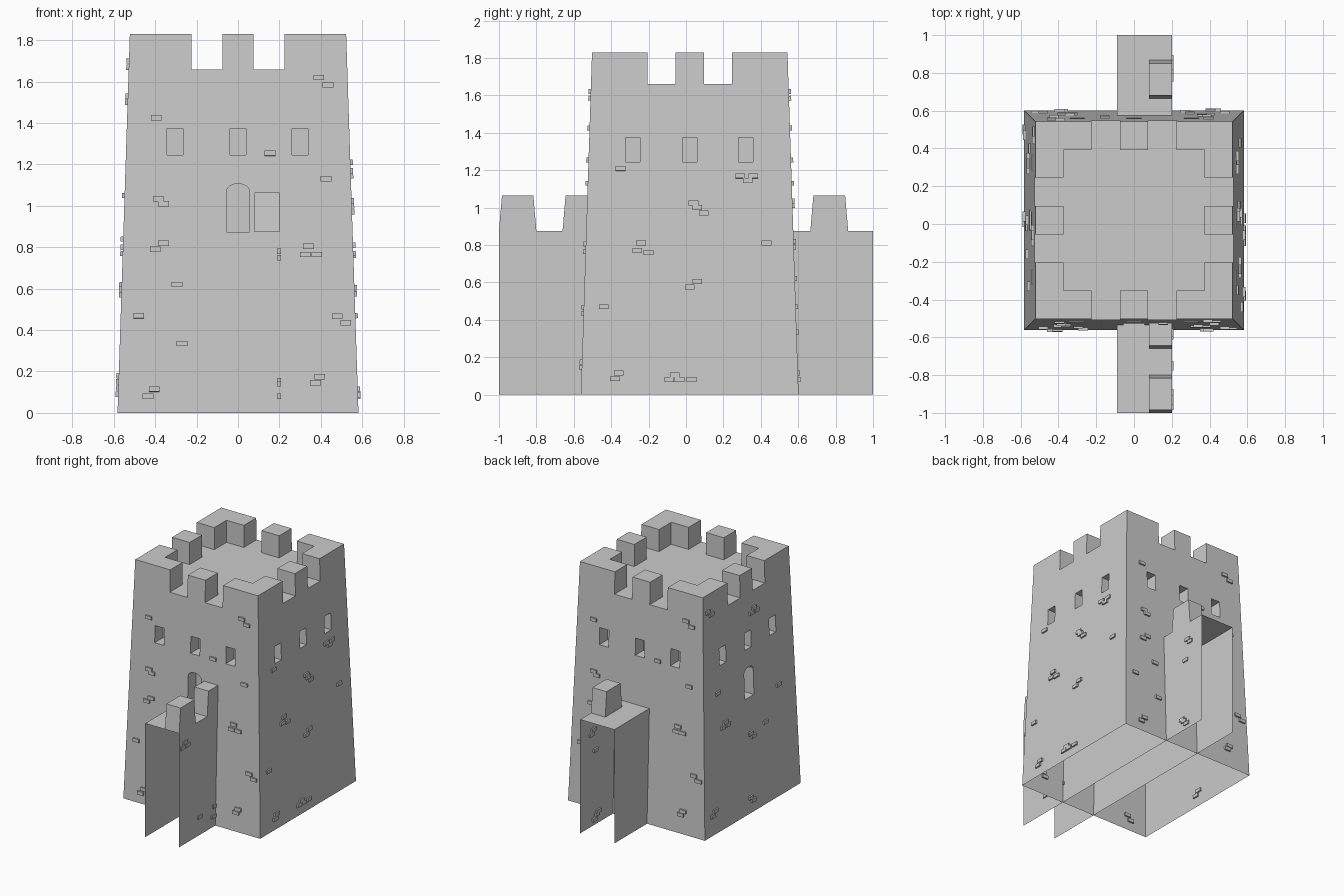
import bpy, bmesh, math
from mathutils import Matrix, Vector

if "Cube" in bpy.data.objects:
    bpy.data.objects.remove(bpy.data.objects["Cube"])

CY = 0.02            # tower centre in y
TOP, FLOOR, WALK = 1.83, 1.66, 0.875
half = lambda z: 0.582 - 0.0325 * z      # battered wall half-width at height z


def make(name, bm):
    bmesh.ops.recalc_face_normals(bm, faces=bm.faces)
    me = bpy.data.meshes.new(name)
    bm.to_mesh(me)
    bm.free()
    ob = bpy.data.objects.new(name, me)
    bpy.context.collection.objects.link(ob)
    return ob


def box(bm, x0, x1, y0, y1, z0, z1, m=Matrix(), taper_y=0.0):
    vs = [bm.verts.new(m @ Vector((x, y + (taper_y * (1 if y == y0 else -1) if z == z1 else 0), z)))
          for z in (z0, z1) for x, y in ((x0, y0), (x1, y0), (x1, y1), (x0, y1))]
    for f in ((0, 3, 2, 1), (4, 5, 6, 7), (0, 1, 5, 4), (1, 2, 6, 5), (2, 3, 7, 6), (3, 0, 4, 7)):
        bm.faces.new([vs[i] for i in f])


def side(k):
    """Frame of tower face k: 0 front, 1 right, 2 back, 3 left (local -y points outward)."""
    return Matrix.Translation((0, CY, 0)) @ Matrix.Rotation(k * math.pi / 2, 4, 'Z')


# tower body: tapered block
bm = bmesh.new()
rings = []
for z in (0, TOP):
    h = half(z)
    rings.append([bm.verts.new((sx * h, CY + sy * h, z)) for sx, sy in ((-1, -1), (1, -1), (1, 1), (-1, 1))])
bm.faces.new(rings[0])
bm.faces.new(rings[1])
for i in range(4):
    j = (i + 1) % 4
    bm.faces.new((rings[0][i], rings[0][j], rings[1][j], rings[1][i]))
tower = make("tower", bm)

# cutters: roof well, crenel gaps both ways, window and door niches
cutters = []
bm = bmesh.new()
box(bm, -0.373, 0.373, CY - 0.373, CY + 0.373, FLOOR, 2.1)
cutters.append(make("roof_well_cutter", bm))
for k in (0, 1):
    bm = bmesh.new()
    for s in (-1, 1):
        box(bm, s * 0.15 - 0.075, s * 0.15 + 0.075, -0.8, 0.8, FLOOR, 2.0 + 0.05 * k, side(k))
    cutters.append(make("crenel_cutter", bm))
bm = bmesh.new()
for k in range(4):
    for t in (-0.305, 0, 0.3):
        box(bm, t - 0.039, t + 0.039, -0.62, -0.44, 1.245, 1.375, side(k))
for k in (0, 3):
    prof = [(-0.055, WALK), (0.055, WALK)]
    prof += [(0.055 * math.cos(a), 1.07 + 0.037 * math.sin(a)) for a in (i * math.pi / 8 for i in range(9))]
    m = side(k)
    f, b = [[bm.verts.new(m @ Vector((x, y, z))) for x, z in prof] for y in (-0.65, -0.45)]
    bm.faces.new(f)
    bm.faces.new(b[::-1])
    for i in range(len(f)):
        j = (i + 1) % len(f)
        bm.faces.new((f[i], b[i], b[j], f[j]))
cutters.append(make("niche_cutter", bm))
for c in cutters:
    c.hide_render = True
    mod = tower.modifiers.new("cut", 'BOOLEAN')
    mod.operation, mod.solver, mod.object = 'DIFFERENCE', 'EXACT', c

# apply cuts, then open the underside
bpy.context.view_layer.update()
baked = bpy.data.meshes.new_from_object(tower.evaluated_get(bpy.context.evaluated_depsgraph_get()))
tower.modifiers.clear()
tower.data = baked
for c in cutters:
    bpy.data.objects.remove(c)
bm = bmesh.new()
bm.from_mesh(baked)
base = [f for f in bm.faces if all(v.co.z < 0.001 for v in f.verts)]
bmesh.ops.delete(bm, geom=base, context='FACES_ONLY')
bm.to_mesh(baked)
bm.free()

# curtain wall: open-ended channel running through the tower
bm = bmesh.new()
a, b = [[bm.verts.new((x, y, z)) for x, z in ((-0.09, 0), (-0.09, WALK), (0.2, WALK), (0.2, 0))] for y in (-1, 1)]
for i in range(3):
    bm.faces.new((a[i], a[i + 1], b[i + 1], b[i]))
make("curtain_wall", bm)

# curtain wall merlons
bm = bmesh.new()
for y0, y1 in ((-1, -0.8), (-0.66, -0.46), (0.665, 0.867)):
    box(bm, 0.08, 0.2, y0, y1, WALK, 1.065, taper_y=0.016)
make("wall_merlons", bm)

# raised stones on the tower faces (along face, height)
FRONT = [(.39, 1.62), (.435, 1.585), (-.395, 1.425), (.155, 1.255), (.425, 1.13), (-.385, 1.035),
         (-.36, 1.01), (-.36, .82), (-.4, .79), (.34, .805), (.325, .765), (.38, .765), (-.295, .62),
         (-.48, .47), (.48, .467), (.52, .435), (-.27, .335), (-.405, .115), (-.435, .08),
         (.395, .175), (.375, .145)]
RIGHT = [(-.37, 1.21), (.27, 1.17), (.34, 1.17), (.31, 1.145), (.02, 1.025), (.04, 1.0), (.075, .97),
         (.41, .81), (-.26, .81), (-.28, .77), (-.22, .76), (.04, .605), (0, .575), (-.46, .47),
         (-.38, .115), (-.4, .085), (-.08, .105), (-.11, .08), (-.055, .08), (.01, .08)]
LEFT = [(-.47, 1.7), (-.43, 1.67), (.08, 1.53), (.05, 1.5), (.11, 1.5), (-.38, 1.05), (.35, .84),
        (-.3, .8), (-.27, .77), (-.33, .77), (0, .6), (.03, .57), (.18, .62), (-.45, .18), (-.48, .15),
        (-.02, .12), (.01, .09)]
bm = bmesh.new()
for k, stones in enumerate((FRONT, RIGHT, FRONT, LEFT)):
    for t, z in stones:
        m = side(k) @ Matrix.Translation((t, -half(z), z)) @ Matrix.Rotation(-0.0325, 4, 'X')
        box(bm, -0.026, 0.026, -0.012, 0.012, -0.013, 0.013, m)
make("tower_stones", bm)

# raised stones on the outer side of the curtain wall
bm = bmesh.new()
for y, z in ((-.93, .78), (-.9, .75), (-.96, .75), (-.57, .155), (-.585, .08), (-.75, .14), (.82, .575),
             (.78, .095), (.8, .075), (.83, .045), (.84, .74), (.87, .71), (0, .43)):
    box(bm, 0.188, 0.208, y - 0.026, y + 0.026, z - 0.013, z + 0.013)
make("wall_stones", bm)
